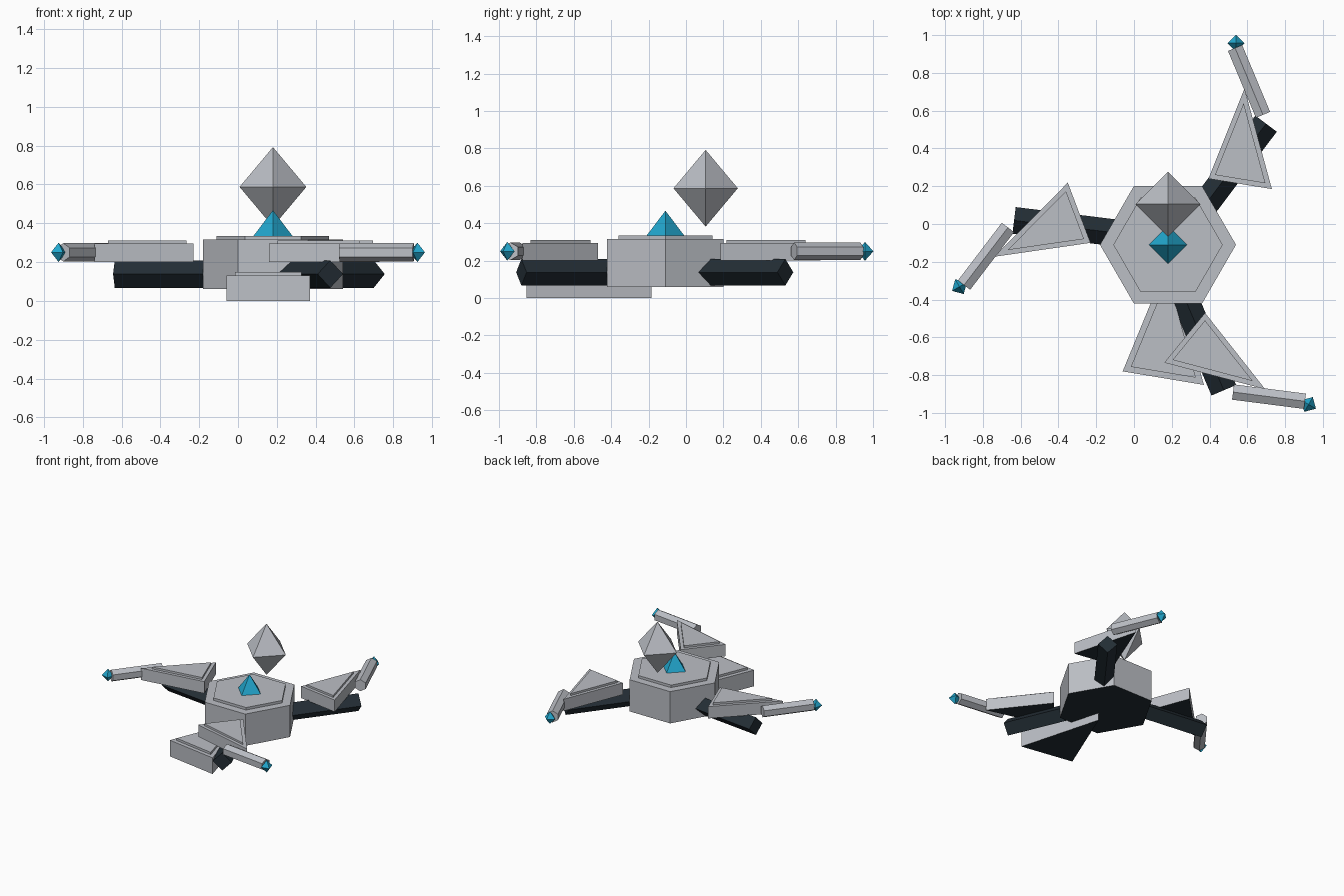
import bpy, bmesh, math
from mathutils import Vector, Matrix

if "Cube" in bpy.data.objects:
    bpy.data.objects.remove(bpy.data.objects["Cube"])

HUB = Vector((0.18, -0.11, 0))


def material(name, rgb):
    m = bpy.data.materials.new(name)
    m.diffuse_color = (*rgb, 1)
    m.use_nodes = True
    m.node_tree.nodes["Principled BSDF"].inputs["Base Color"].default_value = m.diffuse_color
    return m


GREY = material("light grey", (0.50, 0.52, 0.56))
DARK = material("dark slate", (0.017, 0.027, 0.036))
CYAN = material("cyan", (0.016, 0.39, 0.62))


def finish(bm, name, mats, turn=0.0):
    """Turn the part about the hub axis and make it an object."""
    bmesh.ops.recalc_face_normals(bm, faces=bm.faces)
    spin = Matrix.Translation(HUB) @ Matrix.Rotation(turn, 4, 'Z') @ Matrix.Translation(-HUB)
    bm.transform(spin)
    me = bpy.data.meshes.new(name)
    bm.to_mesh(me)
    bm.free()
    for m in mats:
        me.materials.append(m)
    ob = bpy.data.objects.new(name, me)
    bpy.context.collection.objects.link(ob)
    return ob


def extrude(bm, face, vec):
    """Extrude one face and return the new cap."""
    ret = bmesh.ops.extrude_face_region(bm, geom=[face])
    bmesh.ops.translate(bm, verts=[g for g in ret["geom"] if isinstance(g, bmesh.types.BMVert)], vec=vec)
    return next(g for g in ret["geom"] if isinstance(g, bmesh.types.BMFace))


def stepped_slab(name, outline, z0, z1, z2, inset, turn=0.0):
    """Prism with a raised inset plate on top and a dark underside."""
    bm = bmesh.new()
    base = bm.faces.new([bm.verts.new((x, y, z0)) for x, y in outline])
    top = extrude(bm, base, (0, 0, z1 - z0))
    bmesh.ops.recalc_face_normals(bm, faces=bm.faces)
    bmesh.ops.inset_region(bm, faces=[top], thickness=inset, use_even_offset=True)
    bmesh.ops.translate(bm, verts=extrude(bm, top, (0, 0, z2 - z1)).verts, vec=(0, 0, 0))
    # remove the covered face under the plate, if it was kept
    if top.is_valid:
        bmesh.ops.delete(bm, geom=[top], context='FACES_ONLY')
    # close the underside if the first extrusion consumed it
    rim = [e for e in bm.edges if e.is_boundary]
    if rim:
        bmesh.ops.holes_fill(bm, edges=rim, sides=0)
    bmesh.ops.recalc_face_normals(bm, faces=bm.faces)
    for f in bm.faces:
        f.material_index = 1 if f.normal.z < -0.5 else 0
    return finish(bm, name, [GREY, DARK], turn)


def bar(name, start, end, radius, sides, mat, turn=0.0):
    """Straight prism from start to end with an edge on top."""
    start, end = Vector(start), Vector(end)
    side = (end - start).cross(Vector((0, 0, 1))).normalized()
    bm = bmesh.new()
    rings = []
    for p in (start, end):
        rings.append([bm.verts.new(p + radius * (side * math.sin(a) + Vector((0, 0, math.cos(a)))))
                      for a in (math.tau * i / sides for i in range(sides))])
    for i in range(sides):
        j = (i + 1) % sides
        bm.faces.new((rings[0][i], rings[0][j], rings[1][j], rings[1][i]))
    bm.faces.new(rings[0])
    bm.faces.new(rings[1])
    return finish(bm, name, [mat], turn)


def crystal(name, centre, r, h, mat, turn=0.0):
    """Eight-sided double pyramid."""
    c = Vector(centre)
    bm = bmesh.new()
    ring = [bm.verts.new(c + Vector(v) * r) for v in ((1, 0, 0), (0, 1, 0), (-1, 0, 0), (0, -1, 0))]
    for s in (h, -h):
        tip = bm.verts.new(c + Vector((0, 0, s)))
        for i in range(4):
            bm.faces.new((ring[i], ring[(i + 1) % 4], tip))
    return finish(bm, name, [mat], turn)


# Hub with its raised plate
hexagon = [(HUB.x + 0.36 * math.cos(i * math.pi / 3), HUB.y + 0.36 * math.sin(i * math.pi / 3))
           for i in range(6)]
stepped_slab("hub", hexagon, 0.06, 0.315, 0.335, 0.061)

# Core crystal and floating crystal
crystal("core_crystal", (0.18, -0.11, 0.335), 0.10, 0.132, CYAN)
crystal("floating_crystal", (0.18, 0.105, 0.587), 0.172, 0.205, GREY)

# Three limbs, each a third of a turn apart
blade = [(0.394, 0.24), (0.73, 0.185), (0.585, 0.718)]
out, along = math.radians(51), math.radians(53)
arm_end = HUB + Vector((0.825 * math.cos(out), 0.825 * math.sin(out), 0.138))
arm_start = arm_end - 0.66 * Vector((math.cos(along), math.sin(along), 0))
for n, label in enumerate(("back", "left", "front")):
    t = n * math.tau / 3
    bar(label + "_arm", arm_start, arm_end, 0.071, 4, DARK, t)
    stepped_slab(label + "_blade", blade, 0.2, 0.295, 0.311, 0.025, t)
    bar(label + "_rod", (0.683, 0.578, 0.25), (0.535, 0.932, 0.25), 0.047, 6, GREY, t)
    crystal(label + "_tip", (0.54, 0.957, 0.25), 0.045, 0.05, CYAN, t)

# Large low blade under the front of the hub
stepped_slab("lower_blade", [(-0.06, -0.78), (0.37, -0.852), (0.185, -0.185)], 0.0, 0.13, 0.148, 0.031)
